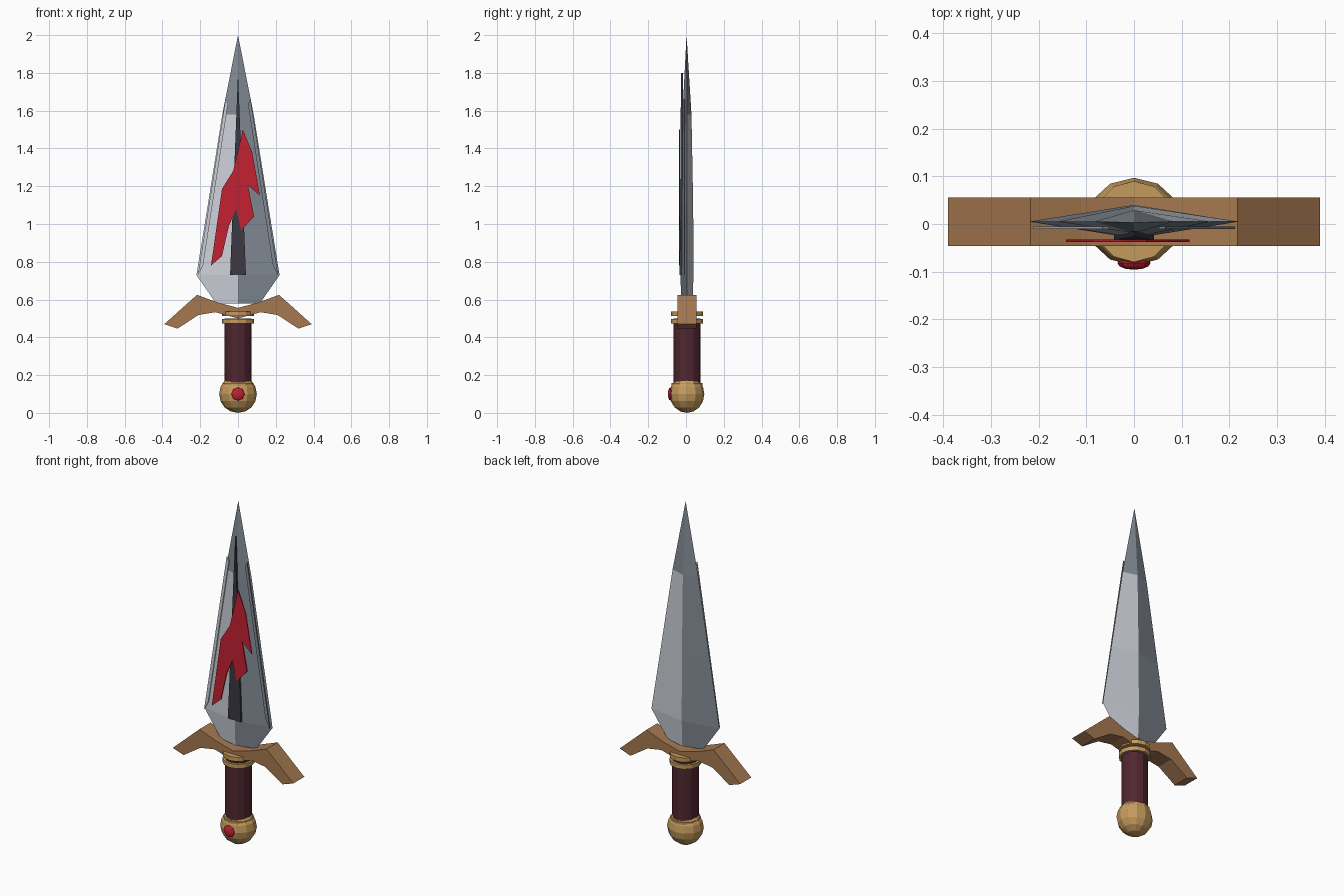
import bpy, bmesh, math

if "Cube" in bpy.data.objects:
    bpy.data.objects.remove(bpy.data.objects["Cube"])

CY = 0.005  # depth centre of the dagger body


def material(name, r, g, b):
    m = bpy.data.materials.new(name)
    m.diffuse_color = (r, g, b, 1)
    m.use_nodes = True
    m.node_tree.nodes["Principled BSDF"].inputs["Base Color"].default_value = m.diffuse_color
    return m


LIGHT = material("light_steel", 0.60, 0.63, 0.68)
DARK = material("dark_steel", 0.23, 0.26, 0.30)
GROOVE = material("groove", 0.045, 0.040, 0.055)
RED = material("red", 0.55, 0.015, 0.03)
BRONZE = material("bronze", 0.38, 0.19, 0.08)
GOLD = material("gold", 0.56, 0.33, 0.11)
LEATHER = material("leather", 0.08, 0.02, 0.03)


def finish(bm, name, *mats):
    bmesh.ops.recalc_face_normals(bm, faces=bm.faces)
    me = bpy.data.meshes.new(name)
    bm.to_mesh(me)
    bm.free()
    for m in mats:
        me.materials.append(m)
    ob = bpy.data.objects.new(name, me)
    bpy.context.collection.objects.link(ob)
    return ob


def plate(name, pts, y0, y1, mat, lean=0.0):
    """Extrude an x/z outline from y0 to y1; lean shifts y with height above 0.73."""
    bm = bmesh.new()
    rings = [[bm.verts.new((x, y + lean * (z - 0.73), z)) for x, z in pts] for y in (y0, y1)]
    n = len(pts)
    bm.faces.new(rings[0])
    bm.faces.new(rings[1][::-1])
    for i in range(n):
        j = (i + 1) % n
        bm.faces.new((rings[0][i], rings[0][j], rings[1][j], rings[1][i]))
    return finish(bm, name, mat)


def cylinder(name, r, z0, z1, sides, mat):
    bpy.ops.mesh.primitive_cylinder_add(vertices=sides, radius=r, depth=z1 - z0,
                                        location=(0, CY, (z0 + z1) / 2))
    ob = bpy.context.object
    ob.name = name
    ob.data.materials.append(mat)


def ball(name, loc, scale, seg, rings, mat):
    bpy.ops.mesh.primitive_uv_sphere_add(segments=seg, ring_count=rings, radius=1, location=loc)
    ob = bpy.context.object
    ob.name = name
    ob.scale = scale
    ob.data.materials.append(mat)
    return ob


# Blade: diamond sections (height, half width, half depth) closing to a point
bm = bmesh.new()
levels = [(0.58, 0.116, 0.029), (0.73, 0.22, 0.035), (1.10, 0.160, 0.033), (1.58, 0.083, 0.024)]
rings = [[bm.verts.new(p) for p in ((-w, CY, z), (0, CY - d, z), (w, CY, z), (0, CY + d, z))]
         for z, w, d in levels]
tip = bm.verts.new((0, 0.003, 2.0))
bm.faces.new(rings[0]).material_index = 1
for a, b in zip(rings, rings[1:]):
    for i in range(4):
        j = (i + 1) % 4
        bm.faces.new((a[i], a[j], b[j], b[i])).material_index = i % 2
for i in range(4):
    bm.faces.new((rings[-1][i], rings[-1][(i + 1) % 4], tip)).material_index = 1
finish(bm, "blade", LIGHT, DARK)

# Thin cutting-edge strips on the front
for side, name, mat in ((-1, "left_edge_strip", LIGHT), (1, "right_edge_strip", DARK)):
    strip = [(0.212, 0.73), (0.066, 1.66), (0.052, 1.64), (0.185, 0.78)]
    plate(name, [(side * x, z) for x, z in strip], -0.011, -0.005, mat)

# Dark central groove and flame inlay
plate("groove_inlay", [(-0.042, 0.73), (0.042, 0.73), (0, 1.8)], -0.034, -0.022, GROOVE, 0.007)
flame = [(0.026, 1.50), (0.075, 1.38), (0.116, 1.15), (0.053, 1.205), (0.085, 1.04),
         (0.016, 0.965), (-0.01, 1.08), (-0.048, 0.99), (-0.085, 0.83), (-0.143, 0.78),
         (-0.085, 1.185), (-0.026, 1.28)]
plate("flame_inlay", flame, -0.038, -0.033, RED)

# Crossguard: half outline mirrored
upper = [(0, 0.556), (0.11, 0.585), (0.217, 0.625), (0.39, 0.47)]
lower = [(0.32, 0.446), (0.21, 0.518), (0.12, 0.533), (0, 0.50)]
half = upper + lower
outline = half + [(-x, z) for x, z in half[-2:0:-1]]
plate("crossguard", outline, -0.046, 0.056, BRONZE)

# Grip with collars
cylinder("grip", 0.071, 0.13, 0.50, 12, LEATHER)
cylinder("upper_collar", 0.085, 0.513, 0.538, 12, GOLD)
cylinder("lower_collar", 0.085, 0.472, 0.497, 12, GOLD)
cylinder("pommel_collar", 0.082, 0.138, 0.158, 12, GOLD)

# Pommel and its gem
ball("pommel", (0, CY, 0.10), (0.10, 0.092, 0.10), 12, 8, GOLD)
gem = ball("pommel_gem", (0, -0.082, 0.10), (0.035, 0.035, 0.014), 8, 6, RED)
gem.rotation_euler.x = math.pi / 2
